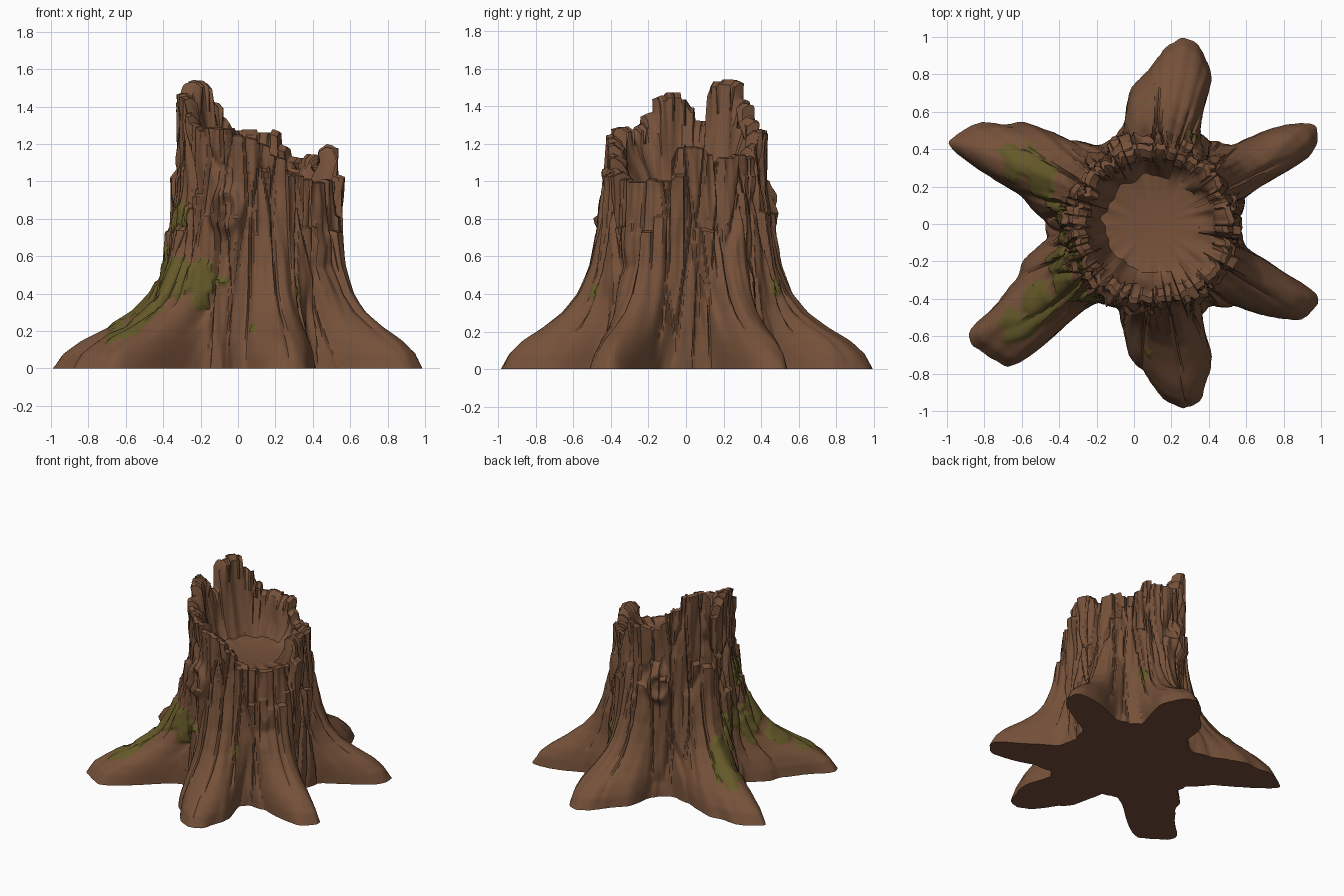
import bpy, bmesh, math, random
from mathutils import Vector, noise

if "Cube" in bpy.data.objects:
    bpy.data.objects.remove(bpy.data.objects["Cube"])

random.seed(7)
CX = 0.1            # trunk axis
SEG, ROWS = 420, 76
FLOOR = 0.95        # bottom of the hollow


def interp(table, v):
    """Piecewise linear lookup in a list of (key, value)."""
    if v <= table[0][0]:
        return table[0][1]
    for (a, p), (b, q) in zip(table, table[1:]):
        if v <= b:
            return p + (q - p) * (v - a) / max(b - a, 1e-6)
    return table[-1][1]


def material(name, rgb):
    m = bpy.data.materials.new(name)
    m.diffuse_color = (*rgb, 1)
    m.use_nodes = True
    m.node_tree.nodes["Principled BSDF"].inputs["Base Color"].default_value = m.diffuse_color
    return m


# Ground outline of the six spreading roots
OUTLINE = [
    (.56, .02), (.60, .16), (.78, .26), (.92, .34), (.99, .43), (.98, .53), (.88, .54),
    (.70, .50), (.53, .42), (.40, .45), (.33, .50), (.42, .75), (.41, .82), (.38, .90),
    (.33, .98), (.25, 1.0), (.17, .95), (.08, .82), (-.02, .72), (-.05, .55), (-.10, .47),
    (-.20, .42), (-.35, .45), (-.60, .55), (-.70, .53), (-.82, .55), (-.90, .51),
    (-1.0, .43), (-.93, .36), (-.78, .26), (-.60, .15), (-.48, .02), (-.46, -.08),
    (-.60, -.20), (-.62, -.28), (-.75, -.45), (-.89, -.57), (-.87, -.65), (-.68, -.77),
    (-.58, -.73), (-.30, -.48), (-.20, -.42), (-.08, -.45), (-.05, -.60), (-.03, -.70),
    (.06, -.80), (.16, -.94), (.27, -.99), (.36, -.94), (.38, -.85), (.41, -.78),
    (.42, -.70), (.35, -.50), (.40, -.44), (.55, -.44), (.75, -.50), (.90, -.52),
    (.99, -.42), (.97, -.36), (.80, -.26), (.60, -.13)]
polar = sorted((math.degrees(math.atan2(y, x - CX)) % 360, math.hypot(x - CX, y))
               for x, y in OUTLINE)
polar = [(polar[-1][0] - 360, polar[-1][1])] + polar + [(polar[0][0] + 360, polar[0][1])]
FOOT = [interp(polar, i / 4) for i in range(1440)]


def foot(deg, width):
    """Root reach, averaged over +-width degrees."""
    n = 9
    return sum(FOOT[round((deg + width * (2 * k / (n - 1) - 1)) * 4) % 1440]
               for k in range(n)) / n


# Heights of the broken rim by angle
RIM = [(0, 1.2), (14, 1.2), (17, 1.1), (48, 1.13), (60, 1.16), (76, 1.28), (112, 1.28),
       (120, 1.38), (128, 1.45), (138, 1.53), (158, 1.54), (164, 1.32), (176, 1.33),
       (180, 1.45), (200, 1.45), (212, 1.36), (222, 1.28), (262, 1.26), (275, 1.2),
       (290, 1.1), (300, 1.02), (350, 1.02), (353, 1.2), (360, 1.2)]
FLARE = [(0, 1), (.08, .93), (.15, .80), (.22, .60), (.3, .41), (.4, .26), (.55, .13),
         (.75, .04), (.95, 0)]
TRUNK = [(0, .47), (.5, .45), (.75, .44), (1.0, .43), (1.5, .43)]
KNOTS = [(249, .85), (111, .85)]

# Splintered bark slabs: end angle, rim offset, ledge height, ledge depth
slabs, a = [], 0
while a < 360:
    b = min(360, a + random.uniform(7, 14))
    slabs.append((a, b, random.uniform(-.03, .015), random.uniform(.72, 1.08),
                  random.uniform(.0, .045)))
    a = b


def slab_at(deg):
    return next(s for s in slabs if s[0] <= deg <= s[1])


def rim_height(deg):
    s = slab_at(deg)
    return .65 * interp(RIM, (s[0] + s[1]) / 2) + .35 * interp(RIM, deg) + s[2]


def bark_radius(deg, z):
    th = math.radians(deg)
    c, s = math.cos(th), math.sin(th)
    trunk = interp(TRUNK, z)
    reach = foot(deg, 1 + 18 * min(z, .6))
    r = trunk + (reach - trunk) * interp(FLARE, z)
    along = z * 1.3 + r * 1.6
    fade = min(1, .25 + z * 3)
    # long cracks, lumps and fine grain
    d = noise.voronoi(Vector((c * 4.5, s * 4.5, along)))[0]
    r -= .03 * fade * max(0, 1 - (d[1] - d[0]) / .16)
    r += .022 * fade * noise.noise(Vector((c * 4, s * 4, along * 1.5)))
    r += .014 * fade * noise.noise(Vector((c * 13, s * 13, along * 4)))
    # bark slabs ending in ledges
    sl = slab_at(deg)
    if .35 < z < sl[3]:
        r += sl[4] * (z - .35) / (sl[3] - .35)
    # knots
    for kd, kz in KNOTS:
        da = (deg - kd + 180) % 360 - 180
        q = math.hypot(math.radians(da) * .45 / .085, (z - kz) / .12)
        r += .045 * math.exp(-((q - .75) / .35) ** 2) + .02 * math.exp(-(q / .3) ** 2)
    return r


# Stump body: outside rows, then rim, hollow and floor rows
bm = bmesh.new()
columns = []
for i in range(SEG):
    deg = 360 * i / SEG
    th = math.radians(deg)
    c, s = math.cos(th), math.sin(th)
    top = rim_height(deg)
    path = []
    for k in range(ROWS + 1):
        v = k / ROWS
        z = v / .5 * .6 if v < .5 else .6 + (top - .6) * (v - .5) / .5
        path.append((bark_radius(deg, z), z))
    edge = path[-1][0]
    n = noise.noise(Vector((c * 5, s * 5, 3)))
    path.append((edge - .03, top + .008))
    path.append((edge - .07 + .02 * n, top - .02))
    for f, rad in ((.25, .345), (.5, .325), (.75, .30), (1, .26)):
        wob = .035 * noise.noise(Vector((c * 4, s * 4, f * 2)))
        path.append((rad + wob, top - .02 + (FLOOR + .03 - top) * f + .02 * n))
    path += [(.20, FLOOR), (.10, FLOOR - .01)]
    columns.append([bm.verts.new((CX + r * c, r * s, z)) for r, z in path])

for i in range(SEG):
    p, q = columns[i], columns[(i + 1) % SEG]
    for k in range(len(p) - 1):
        bm.faces.new((p[k], q[k], q[k + 1], p[k + 1]))
# close the hollow floor and the underside
mid = bm.verts.new((CX, 0, FLOOR - .01))
under = bm.verts.new((CX, 0, 0))
for i in range(SEG):
    p, q = columns[i], columns[(i + 1) % SEG]
    bm.faces.new((p[-1], q[-1], mid))
    bm.faces.new((q[0], p[0], under))

# Moss patches: x, y, z, size
MOSS = [(-.45, -.20, .42, .13), (-.35, -.33, .48, .14), (-.53, -.42, .30, .12),
        (-.63, -.54, .20, .09), (-.50, .22, .35, .13), (-.60, .33, .24, .11),
        (-.40, .00, .50, .12), (-.31, -.20, .80, .10), (-.20, -.40, .46, .12),
        (.27, -.45, .42, .06), (.27, .45, .42, .06), (.07, -.68, .25, .05),
        (.07, .72, .28, .05)]
for f in bm.faces:
    p = f.calc_center_median()
    if p.z > .05:
        rough = .07 * noise.noise(p * 14)
        if any((p - Vector(m[:3])).length + rough < m[3] for m in MOSS):
            f.material_index = 1
# mossy faces sit slightly proud of the bark
bm.normal_update()
for v in bm.verts:
    if all(f.material_index == 1 for f in v.link_faces):
        v.co += v.normal * .01

mesh = bpy.data.meshes.new("stump")
bm.to_mesh(mesh)
bm.free()
mesh.materials.append(material("bark_brown", (.18, .083, .042)))
mesh.materials.append(material("moss_green", (.13, .10, .022)))
stump = bpy.data.objects.new("tree_stump", mesh)
bpy.context.collection.objects.link(stump)
bpy.context.view_layer.objects.active = stump
stump.select_set(True)
bpy.ops.object.shade_smooth_by_angle(angle=math.radians(40))
